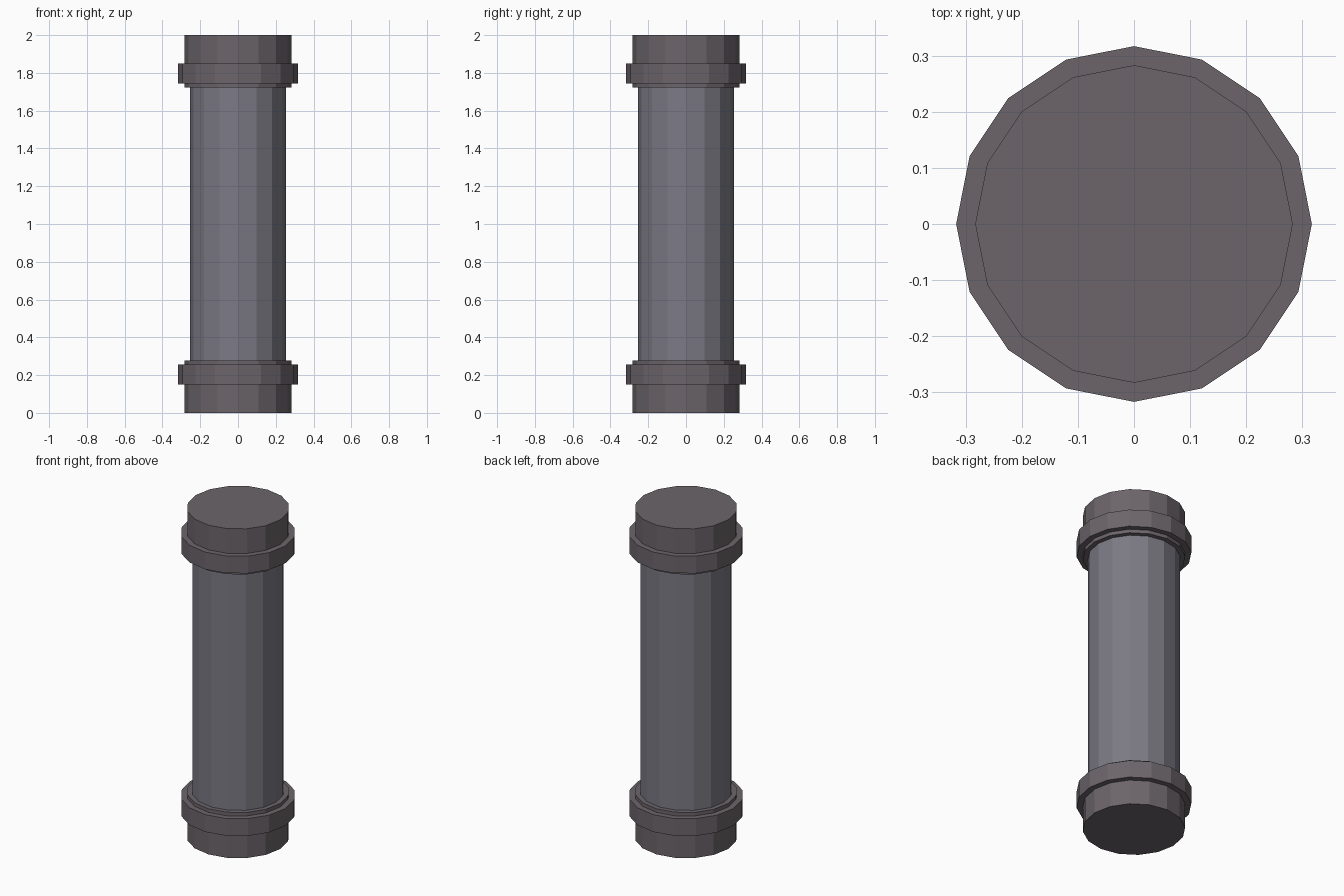
import bpy, bmesh
from math import cos, sin, pi

if "Cube" in bpy.data.objects:
    bpy.data.objects.remove(bpy.data.objects["Cube"])

SIDES = 16


def material(name, rgb):
    mat = bpy.data.materials.new(name)
    mat.diffuse_color = (*rgb, 1)
    mat.use_nodes = True
    mat.node_tree.nodes["Principled BSDF"].inputs["Base Color"].default_value = mat.diffuse_color
    return mat


def lathe(name, profile, mat):
    """Spin (radius, z) points into a closed, flat-shaded solid."""
    bm = bmesh.new()
    rings = [[bm.verts.new((r * cos(2 * pi * i / SIDES), r * sin(2 * pi * i / SIDES), z))
              for i in range(SIDES)] for r, z in profile]
    for low, high in zip(rings, rings[1:]):
        for i in range(SIDES):
            j = (i + 1) % SIDES
            bm.faces.new((low[i], low[j], high[j], high[i]))
    bm.faces.new(rings[0])
    bm.faces.new(rings[-1])
    bmesh.ops.recalc_face_normals(bm, faces=bm.faces)
    mesh = bpy.data.meshes.new(name)
    bm.to_mesh(mesh)
    bm.free()
    mesh.materials.append(mat)
    obj = bpy.data.objects.new(name, mesh)
    bpy.context.collection.objects.link(obj)
    return obj


steel = material("blue_grey", (0.20, 0.195, 0.23))
iron = material("warm_grey", (0.15, 0.13, 0.145))

# Long central pipe, seated slightly inside both end fittings
lathe("pipe_shaft", [(0.255, 0.27), (0.255, 1.73)], steel)

# End fitting: sleeve with a raised collar, repeated upside down at the top
fitting = [(0.283, 0), (0.283, 0.15), (0.317, 0.15),
           (0.317, 0.255), (0.283, 0.255), (0.283, 0.277)]
lathe("bottom_fitting", fitting, iron)
lathe("top_fitting", [(r, 2 - z) for r, z in fitting], iron)
